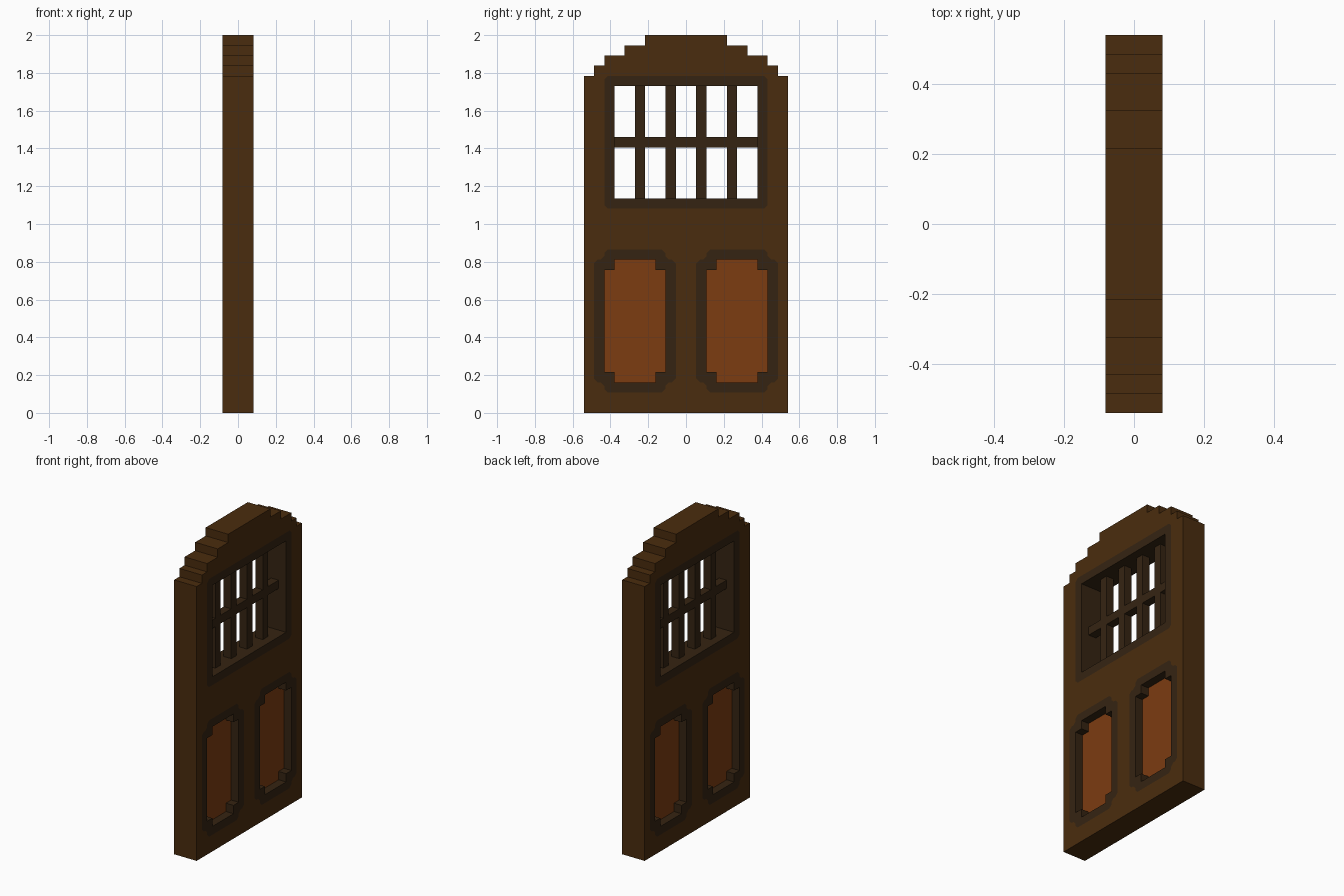
import bpy, bmesh
from mathutils import Vector

cube = bpy.data.objects.get("Cube")
if cube:
    bpy.data.objects.remove(cube, do_unlink=True)

U = 2.0 / 37.0  # one block; the door is 3 x 20 x 37 blocks


def material(name, rgb):
    m = bpy.data.materials.new(name)
    m.use_nodes = True
    col = (*rgb, 1.0)
    m.diffuse_color = col
    bsdf = next(n for n in m.node_tree.nodes if n.type == 'BSDF_PRINCIPLED')
    bsdf.inputs["Base Color"].default_value = col
    bsdf.inputs["Roughness"].default_value = 0.9
    return m


BROWN = material("brown wood", (0.0685, 0.0252, 0.0044))
DARK = material("dark wood", (0.0356, 0.0176, 0.0060))
ORANGE = material("orange wood", (0.2016, 0.0452, 0.0056))


def slab(name, loops, depth, mat):
    """Extrude (y, z) outlines along x; loops after the first are holes."""
    curve = bpy.data.curves.new(name + "_profile", 'CURVE')
    curve.dimensions = '2D'
    curve.fill_mode = 'BOTH'
    curve.extrude = depth / 2
    for loop in loops:
        s = curve.splines.new('POLY')
        s.points.add(len(loop) - 1)
        for p, (a, b) in zip(s.points, loop):
            p.co = (a, b, 0, 1)
        s.use_cyclic_u = True
    tmp = bpy.data.objects.new(name + "_profile", curve)
    mesh = bpy.data.meshes.new_from_object(tmp)
    bpy.data.objects.remove(tmp)
    bpy.data.curves.remove(curve)
    mesh.name = name
    bm = bmesh.new()
    bm.from_mesh(mesh)
    for v in bm.verts:
        a, b, w = v.co
        v.co = (w * U, a * U, b * U)
    bmesh.ops.remove_doubles(bm, verts=bm.verts, dist=1e-5)
    bmesh.ops.recalc_face_normals(bm, faces=bm.faces)
    for f in bm.faces:
        f.smooth = False
        f.material_index = 0
    bm.to_mesh(mesh)
    bm.free()
    mesh.materials.clear()
    mesh.materials.append(mat)
    ob = bpy.data.objects.new(name, mesh)
    bpy.context.collection.objects.link(ob)
    return ob


def rect(a0, a1, b0, b1):
    return [(a0, b0), (a1, b0), (a1, b1), (a0, b1)]


def notched(a0, a1, b0, b1):
    """Rectangle with a one-block notch in each corner."""
    return [(a0 + 1, b0), (a1 - 1, b0), (a1 - 1, b0 + 1), (a1, b0 + 1),
            (a1, b1 - 1), (a1 - 1, b1 - 1), (a1 - 1, b1), (a0 + 1, b1),
            (a0 + 1, b1 - 1), (a0, b1 - 1), (a0, b0 + 1), (a0 + 1, b0 + 1)]


def chamfer(loop, c=0.35):
    out = []
    for i, p in enumerate(loop):
        p = Vector(p)
        for q in (loop[i - 1], loop[(i + 1) % len(loop)]):
            out.append(tuple(p + (Vector(q) - p).normalized() * c))
    return out


# Stepped arch outline: half-width and top of each step
steps = [(10, 33), (9, 34), (8, 35), (6, 36), (4, 37)]
right = [(10, 0)]
for i, (w, h) in enumerate(steps):
    right.append((w, h))
    if i + 1 < len(steps):
        right.append((steps[i + 1][0], h))
outline = right + [(-a, b) for a, b in reversed(right)]

# Frame outlines
window_outer = chamfer(rect(-8, 8, 20, 33))
window_inner = rect(-7, 7, 21, 32)
panels = {"right": -9, "left": 1}
panel_outer = {k: chamfer(notched(a, a + 8, 2, 16)) for k, a in panels.items()}
panel_inner = {k: notched(a + 1, a + 7, 3, 15) for k, a in panels.items()}

# Door body with openings for the frames
slab("door_body", [outline, window_outer, *panel_outer.values()], 3, BROWN)

# Flush frames and recessed panels
slab("window_frame", [window_outer, window_inner], 3, DARK)
for side in panels:
    slab(side + "_panel_frame", [panel_outer[side], panel_inner[side]], 3, DARK)
    slab(side + "_panel", [panel_inner[side]], 1, ORANGE)

# Window lattice: upright bars and the crossbar pieces between them
bars = (-5, -2, 1, 4)
for i, a in enumerate(bars):
    slab(f"window_bar_{i + 1}", [rect(a, a + 1, 21, 32)], 1, DARK)
starts = [-7] + [a + 1 for a in bars]
for i, (a, b) in enumerate(zip(starts, list(bars) + [7])):
    slab(f"window_crossbar_{i + 1}", [rect(a, b, 26, 27)], 1, DARK)
